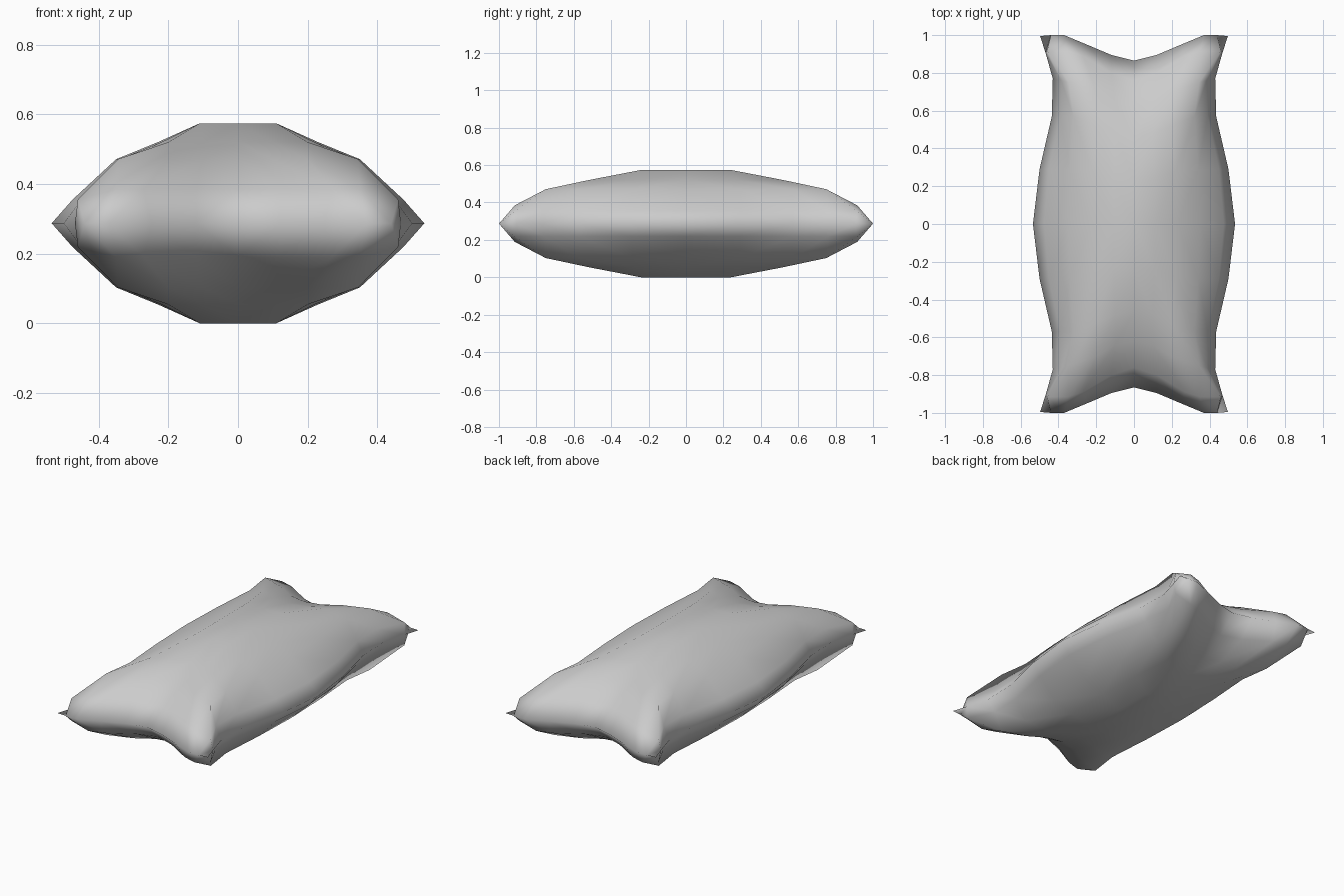
import bpy, bmesh

if "Cube" in bpy.data.objects:
    bpy.data.objects.remove(bpy.data.objects["Cube"])

# One eighth of the cushion: rows run from the middle to the end seam,
# columns run from the middle to the side seam.
COL_X = [
    (0, .11, .23, .35, .475, .535),
    (0, .11, .22, .34, .45, .50),
    (0, .10, .20, .32, .39, .435),
    (0, .10, .20, .345, .385, .43),
    (0, .12, .27, .35, .46, .468),
    (0, .12, .25, .37, .44, .497),
]
ROW_Y = [
    (0, 0, 0, 0, 0, 0),
    (.24, .24, .28, .29, .29, .29),
    (.46, .48, .52, .57, .57, .57),
    (.62, .64, .70, .75, .76, .77),
    (.76, .80, .89, .915, .915, .905),
    (.865, .895, .95, 1.0, 1.0, .995),
]
# Puffed height above the seam falls off in rings
COL_Z = (.287, .287, .233, .184, .068, 0)
ROW_Z = (.287, .287, .233, .184, .098, 0)
SEAM = .287

bm = bmesh.new()
grid = [[bm.verts.new((COL_X[j][i], ROW_Y[j][i], min(COL_Z[i], ROW_Z[j])))
         for i in range(6)] for j in range(6)]
for j in range(5):
    for i in range(5):
        f = bm.faces.new((grid[j][i], grid[j][i + 1],
                          grid[j + 1][i + 1], grid[j + 1][i]))
        f.smooth = True
mesh = bpy.data.meshes.new("pillow")
bm.to_mesh(mesh)
bm.free()

# Mirror to the full cushion
pillow = bpy.data.objects.new("pillow", mesh)
bpy.context.collection.objects.link(pillow)
pillow.location.z = SEAM
mirror = pillow.modifiers.new("mirror", 'MIRROR')
mirror.use_axis = (True, True, True)
mirror.merge_threshold = .0005
